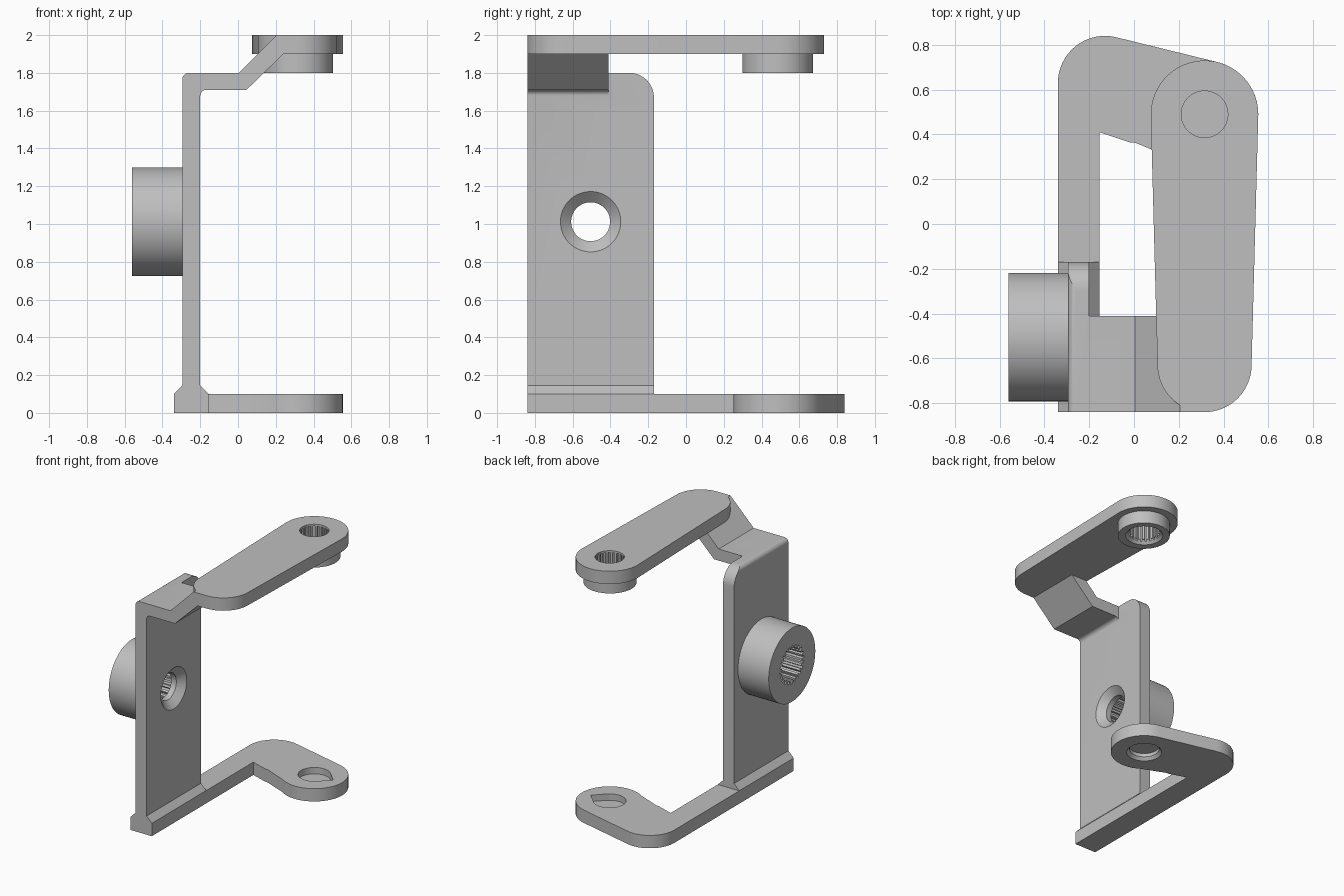
import bpy, bmesh
from math import sin, cos, radians, pi

cube = bpy.data.objects.get("Cube")
if cube:
    bpy.data.objects.remove(cube, do_unlink=True)

grey = bpy.data.materials.new("plain_grey")
grey.use_nodes = True
grey.diffuse_color = (0.52, 0.52, 0.52, 1)
grey.node_tree.nodes["Principled BSDF"].inputs["Base Color"].default_value = grey.diffuse_color


def arc(cx, cy, r, a, b, n=16):
    return [(cx + r * cos(radians(a + (b - a) * i / n)),
             cy + r * sin(radians(a + (b - a) * i / n))) for i in range(n + 1)]


def disc(c, r):
    return arc(*c, r, 0, 360, 64)[:-1]


def spline(c, tip, root, teeth=22):
    # Toothed ring with flat-topped teeth
    pts = []
    for i in range(teeth):
        for k, r in ((0, tip), (0.45, tip), (0.55, root), (0.9, root)):
            a = 2 * pi * (i + k) / teeth
            pts.append((c[0] + r * cos(a), c[1] + r * sin(a)))
    return pts


def prism(name, axis, a, b, pts, end=None):
    # Profile extruded along an axis, optionally lofted to a second profile
    place = {"x": lambda p, w: (w, *p),
             "y": lambda p, w: (p[0], w, p[1]),
             "z": lambda p, w: (*p, w)}[axis]
    bm = bmesh.new()
    low = [bm.verts.new(place(p, a)) for p in pts]
    high = [bm.verts.new(place(p, b)) for p in (end or pts)]
    bm.faces.new(low)
    bm.faces.new(high)
    for i in range(len(low)):
        j = (i + 1) % len(low)
        bm.faces.new((low[i], low[j], high[j], high[i]))
    bmesh.ops.recalc_face_normals(bm, faces=bm.faces)
    me = bpy.data.meshes.new(name)
    bm.to_mesh(me)
    bm.free()
    me.materials.append(grey)
    ob = bpy.data.objects.new(name, me)
    bpy.context.collection.objects.link(ob)
    return ob


def combine(ob, tools, operation="DIFFERENCE"):
    bpy.context.view_layer.objects.active = ob
    for tool in tools:
        mod = ob.modifiers.new("combine", "BOOLEAN")
        mod.operation, mod.solver, mod.object = operation, "EXACT", tool
        bpy.ops.object.modifier_apply(modifier=mod.name)
        bpy.data.objects.remove(tool, do_unlink=True)


pivot = (0.315, 0.49)      # vertical pin axis, x and y
hub = (-0.505, 1.012)      # side shaft axis, y and z

# Base plate: long bar, rounded corner and round end lobe
base = prism("base_plate", "z", 0, 0.1,
             [(-0.34, -0.84), (-0.155, -0.84), (-0.155, 0.41), (-0.02, 0.365), (0, 0.365)]
             + arc(*pivot, 0.24, 236, 436, 32) + arc(-0.13, 0.63, 0.21, 76, 180))
teardrop = arc(*pivot, 0.115, 45, 315, 40) + [(pivot[0] + 0.163, pivot[1])]
combine(base, [
    prism("cut", "z", -0.1, 0.2, disc(pivot, 0.106)),
    prism("cut", "z", -0.01, 0.03, disc(pivot, 0.135), disc(pivot, 0.1)),
    prism("cut", "z", 0.05, 0.2, teardrop)])

# Upright: flared foot, wall and cranked neck in one section
upright = prism("upright", "y", -0.84, -0.17,
                [(-0.34, 0.1), (-0.155, 0.1), (-0.2, 0.145)]
                + arc(-0.17, 1.68, 0.03, 180, 90, 6)
                + [(0.045, 1.71), (0.24, 1.9), (0.315, 1.9), (0.315, 2), (0.205, 2), (0.005, 1.8)]
                + arc(-0.26, 1.765, 0.035, 90, 180, 6) + [(-0.295, 0.145)])
combine(upright, [
    prism("cut", "y", -0.41, 0, [(-0.2, 1.6), (0.5, 1.6), (0.5, 2.1), (-0.2, 2.1)]),
    prism("cut", "x", -0.5, 0, arc(-0.3, 1.67, 0.13, 90, 0) + [(0, 1.67), (0, 1.9), (-0.3, 1.9)]),
    prism("cut", "x", -0.4, -0.1, disc(hub, 0.103)),
    prism("cut", "x", -0.25, -0.19, disc(hub, 0.103), disc(hub, 0.171))])

# Side hub with toothed bore
side_hub = prism("side_hub", "x", -0.56, -0.295, disc(hub, 0.287))
combine(side_hub, [prism("cut", "x", -0.7, -0.2, spline(hub, 0.125, 0.148))])

# Upper arm: tapered, round at both ends, with a short collar under the pin hole
arm = prism("upper_arm", "z", 1.9, 2,
            arc(*pivot, 0.24, 0, 180, 32) + arc(0.315, -0.63, 0.21, 180, 360, 32))
collar = prism("collar", "z", 1.8, 1.95, disc((0.315, 0.485), 0.187))
combine(arm, [collar, upright], "UNION")
arm.name = "upright_and_upper_arm"
combine(arm, [
    prism("cut", "z", 1.7, 2.1, disc(pivot, 0.104)),
    prism("cut", "z", 1.7, 1.985, spline(pivot, 0.105, 0.118)),
    prism("cut", "z", 1.79, 1.83, disc(pivot, 0.143), disc(pivot, 0.108))])

# Smooth round surfaces, keep hard edges
bpy.ops.object.select_all(action="DESELECT")
for ob in (base, side_hub, arm):
    ob.select_set(True)
bpy.context.view_layer.objects.active = arm
bpy.ops.object.shade_smooth_by_angle(angle=radians(25))
